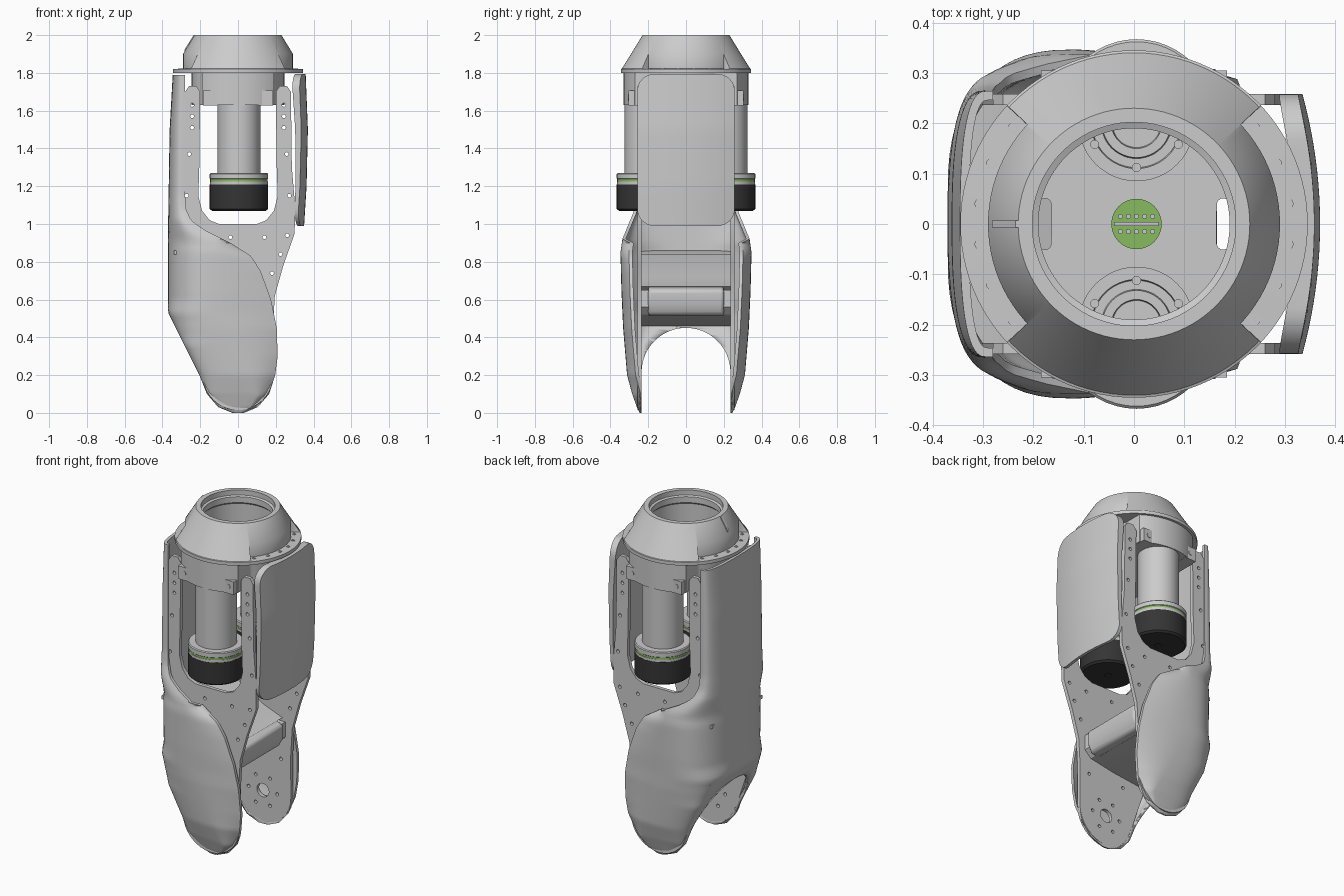
import bpy, bmesh
from math import sin, cos, pi, radians, sqrt

if "Cube" in bpy.data.objects:
    bpy.data.objects.remove(bpy.data.objects["Cube"])


def material(name, rgb):
    m = bpy.data.materials.new(name)
    m.diffuse_color = (*rgb, 1)
    m.use_nodes = True
    m.node_tree.nodes["Principled BSDF"].inputs["Base Color"].default_value = m.diffuse_color
    return m


GREEN = material("green", (0.25, 0.5, 0.12))
BLACK = material("black", (0.035, 0.035, 0.035))


def finish(name, mesh, mat=None, angle=32):
    ob = bpy.data.objects.new(name, mesh)
    bpy.context.collection.objects.link(ob)
    if mat:
        mesh.materials.append(mat)
    bpy.ops.object.select_all(action='DESELECT')
    ob.select_set(True)
    bpy.context.view_layer.objects.active = ob
    bpy.ops.object.shade_smooth_by_angle(angle=radians(angle))
    return ob


def loft(name, loops, ring=False, mat=None):
    """Skin closed loops; ring joins last to first, otherwise ends are capped."""
    bm = bmesh.new()
    rows = [[bm.verts.new(p) for p in l] for l in loops]
    n = len(rows[0])
    for i in range(len(rows) - (0 if ring else 1)):
        a, b = rows[i], rows[(i + 1) % len(rows)]
        for j in range(n):
            k = (j + 1) % n
            bm.faces.new((a[j], a[k], b[k], b[j]))
    if not ring:
        bm.faces.new(rows[0])
        bm.faces.new(rows[-1])
    bmesh.ops.remove_doubles(bm, verts=bm.verts, dist=1e-5)
    bmesh.ops.recalc_face_normals(bm, faces=bm.faces)
    me = bpy.data.meshes.new(name)
    bm.to_mesh(me)
    bm.free()
    return finish(name, me, mat)


def stack(name, prof, c=(0, 0), n=48, mat=None):
    """Solid of revolution from (r, z) pairs, bottom to top."""
    return loft(name, [[(c[0] + r * cos(2 * pi * i / n), c[1] + r * sin(2 * pi * i / n), z)
                        for i in range(n)] for r, z in prof], mat=mat)


def revolve(name, prof, angles):
    """Ring whose closed (r, z) section may vary with the angle."""
    return loft(name, [[(r * cos(a), r * sin(a), z) for r, z in prof(a)] for a in angles], ring=True)


def prism(name, pts, lo, hi, axis='y', mat=None):
    f = (lambda u, v, w: (u, w, v)) if axis == 'y' else (lambda u, v, w: (w, u, v))
    return loft(name, [[f(u, v, w) for u, v in pts] for w in (lo, hi)], mat=mat)


def box(name, c, s, mat=None):
    x, z = s[0] / 2, s[2] / 2
    return prism(name, [(c[0] + i * x, c[2] + j * z) for i, j in ((-1, -1), (1, -1), (1, 1), (-1, 1))],
                 c[1] - s[1] / 2, c[1] + s[1] / 2, mat=mat)


def circle(cx, cy, r, n=16, sx=1, sy=1):
    return [(cx + sx * r * cos(2 * pi * i / n), cy + sy * r * sin(2 * pi * i / n)) for i in range(n)]


def sheet(name, loops, thick, loc, upright):
    """Flat plate with holes from filled 2D outlines."""
    cu = bpy.data.curves.new(name, 'CURVE')
    cu.dimensions, cu.fill_mode, cu.extrude = '2D', 'BOTH', thick / 2
    for l in loops:
        s = cu.splines.new('POLY')
        s.points.add(len(l) - 1)
        for p, (u, v) in zip(s.points, l):
            p.co = (u, v, 0, 1)
        s.use_cyclic_u = True
    tmp = bpy.data.objects.new(name + "_outline", cu)
    bpy.context.collection.objects.link(tmp)
    me = bpy.data.meshes.new_from_object(tmp.evaluated_get(bpy.context.evaluated_depsgraph_get()))
    bpy.data.objects.remove(tmp)
    ob = finish(name, me)
    ob.location = loc
    if upright:
        ob.rotation_euler.x = pi / 2
    return ob


def interp(tab, z):
    for (z0, a), (z1, b) in zip(tab, tab[1:]):
        if z <= z1:
            return a + (b - a) * (z - z0) / (z1 - z0)
    return tab[-1][1]


# conical collar with flat bolt ledges on both sides
CUT = radians(43)


def collar_section(a):
    side = abs(cos(a)) > cos(CUT)
    return [(0.2, 1.8), (0.2, 1.92), (0.19, 1.93), (0.19, 1.965), (0.202, 1.97), (0.202, 2.0), (0.23, 2.0),
            (0.29, 1.902), (0.29 if side else 0.34, 1.822), (0.345, 1.82), (0.345, 1.8)]


steps = [CUT * t + s * 1e-3 + q for q in (0, pi) for s in (-1, 1) for t in (-1, 1)]
revolve("collar", collar_section, sorted([(2 * pi * i / 96) for i in range(96)] + [s % (2 * pi) for s in steps]))
for sx in (-1, 1):
    for sy in (-1, 1):
        for x, y in ((0.24, 0.19), (0.283, 0.12), (0.306, 0.04)):
            stack("flange_bolt", [(0.011, 1.815), (0.011, 1.824), (0.006, 1.824), (0.006, 1.82)],
                  (sx * x, sy * y), 12)
prism("collar_key", [(-0.21, 1.98), (-0.225, 2.0), (-0.235, 2.0), (-0.282, 1.925), (-0.282, 1.9)], -0.007, 0.007)

# housing under the collar, widened at front and back over the motors
revolve("housing", lambda a: [(0.2, 1.63), (0.2, 1.805)] + [
    (max(0.245, min(0.33, 0.19 / max(abs(cos(a)), 1e-3))), z) for z in (1.805, 1.63)],
    [2 * pi * i / 144 for i in range(144)])
slots = [[(s * 0.177 + 0.013 * cos(2 * pi * i / 24), 0.014 * sin(2 * pi * i / 24) + (0.037 if i < 12 else -0.037))
          for i in range(24)] for s in (-1, 1)]
sheet("housing_floor", [circle(0, 0, 0.22, 64)] + slots, 0.03, (0, 0, 1.645), False)

# circuit board with pins in the bore
stack("circuit_board", [(0.05, 1.655), (0.05, 1.67)], (0.005, 0), 32, GREEN)
box("board_strip", (0.005, 0, 1.67), (0.09, 0.008, 0.006))
for i in range(5):
    for s in (-1, 1):
        stack("board_pin", [(0.005, 1.665), (0.005, 1.676)], (-0.027 + i * 0.016, s * 0.015), 8)

# motors, their mounting bosses and clamp tabs
for s in (-1, 1):
    c = (0.005, s * 0.212)
    stack("motor_body", [(0.15, 1.236), (0.155, 1.24), (0.155, 1.265), (0.15, 1.27), (0.113, 1.27), (0.113, 1.64)], c)
    stack("motor_seal", [(0.152, 1.224), (0.152, 1.237)], c, mat=GREEN)
    stack("motor_ring", [(0.154, 1.208), (0.154, 1.225)], c)
    stack("motor_cap", [(0.02, 1.075), (0.02, 1.07), (0.143, 1.07), (0.155, 1.08), (0.155, 1.21)], c, mat=BLACK)
    stack("motor_boss", [(0.115, 1.65), (0.115, 1.672), (0.09, 1.672), (0.088, 1.662), (0.07, 1.662),
                         (0.068, 1.672), (0.05, 1.672), (0.048, 1.662)], (0.005, s * 0.2))
    for x, y in ((0, 0.112), (0.083, 0.158), (-0.083, 0.158)):
        stack("motor_screw", [(0.009, 1.66), (0.009, 1.682)], (0.005 + x, s * y), 12)
    for sx in (-1, 1):
        box("clamp_tab", (sx * 0.147, s * 0.277, 1.667), (0.075, 0.055, 0.078))
        prism("clamp_screw", circle(sx * 0.147, 1.67, 0.015), s * 0.28, s * 0.308)

# forked frame plates, front and back
half = [(0.1, 1.0), (0.15, 1.02), (0.19, 1.07), (0.21, 1.15), (0.205, 1.3), (0.2, 1.7), (0.22, 1.73),
        (0.26, 1.73), (0.28, 1.7), (0.285, 1.3), (0.302, 1.1), (0.3, 0.95)]
low_end = [(0.24, 0.78), (0.195, 0.62), (0.185, 0.45)] + \
          [(0.186 * cos(pi * i / 16), 0.2 - 0.186 * sin(pi * i / 16)) for i in range(17)] + \
          [(-0.27, 0.45), (-0.29, 0.58), (-0.295, 0.9)]
outline = half + low_end + [(-x, z) for x, z in reversed(half)]
holes = [(s * x, z) for s in (-1, 1) for x, z in ((0.243, 1.63), (0.243, 1.57), (0.243, 1.51), (0.258, 1.37),
                                                 (0.272, 1.15))]
holes += [(-0.04, 0.93), (0.14, 0.93), (0.26, 0.94), (0.225, 0.84), (0.18, 0.74), (0.12, 0.42), (-0.12, 0.42)]
holes += circle(0, 0.2, 0.095, 6)
loops = [outline, circle(0, 0.2, 0.04, 24)] + [circle(x, z, 0.01, 12) for x, z in holes]
for s, n in ((-1, "front"), (1, "back")):
    sheet(n + "_frame_plate", loops, 0.022, (0, s * 0.247, 0), True)

# wrap-around shell: tall on the left, winged over both lower legs
LEFT = [(0, -0.03), (0.03, -0.105), (0.1, -0.165), (0.2, -0.205), (0.53, -0.37), (1.0, -0.37), (1.5, -0.362),
        (1.8, -0.345)]
RIGHT = [(0, 0.03), (0.03, 0.105), (0.1, 0.165), (0.2, 0.197), (0.3, 0.21), (0.45, 0.205), (0.6, 0.175), (0.75, 0.12),
         (0.83, 0.07), (0.9, -0.04), (0.97, -0.18), (1.02, -0.25), (1.08, -0.275), (1.15, -0.28), (1.8, -0.28)]
DEPTH = [(0, 0.245), (0.03, 0.26), (0.1, 0.285), (0.2, 0.312), (0.45, 0.333), (0.65, 0.342), (0.85, 0.347),
         (0.92, 0.337), (1.07, 0.275), (1.15, 0.266), (1.8, 0.264)]
FLAT = [(0, 0.23), (0.36, 0.23), (0.45, 0.16), (0.6, 0.005), (1.8, 0.005)]  # half width of the flat back


def section(z, d):
    x0, xr, dep = interp(LEFT, z) + d, interp(RIGHT, z), max(interp(DEPTH, z) - d, 0.236)
    flat = interp(FLAT, z)
    c = min(0.25, 0.8 * (xr - x0))
    drop = 0.045 if z < 0.9 else 0
    pts = []
    for i in range(17):
        t = pi / 2 * i / 16
        pts.append((x0 + c * (1 - max(cos(t), 0) ** 0.78), flat + (dep - flat) * sin(t) ** 0.78, z))
    for i in range(1, 9):
        s = i / 8
        pts.append((x0 + c + (xr - x0 - c) * s, min(dep, max(dep - drop * s * s, 0.238)), z))
    return [(x, -y, z) for x, y, z in reversed(pts)] + pts


shell = loft("outer_shell", [section(z, 0) + section(z, 0.018)[::-1]
                             for z in (1.79 * (k / 90) ** 1.3 for k in range(91))])
# arched opening at the bottom of the shell
arch = [(-0.235, -0.1), (0.235, -0.1)] + [(0.235 * cos(pi * i / 40), 0.215 + 0.235 * sin(pi * i / 40))
                                          for i in range(41)]
cutter = prism("arch_cutter", arch, -0.6, 0.6, 'x')
cutter.hide_render = True
mod = shell.modifiers.new("arch", 'BOOLEAN')
mod.operation, mod.object, mod.solver = 'DIFFERENCE', cutter, 'EXACT'
bpy.context.view_layer.objects.active = shell
bpy.ops.object.modifier_apply(modifier=mod.name)
bpy.data.objects.remove(cutter)

# curved right cover with rounded corners
XOUT = [(0.99, 0.35), (1.2, 0.363), (1.5, 0.37), (1.8, 0.358)]
rows = []
for k in range(41):
    z = 1.392 - 0.402 * cos(pi * k / 40)
    d, r = min(z - 0.99, 1.794 - z), 0.09
    w = 0.258 - (r - sqrt(max(r * r - (r - d) ** 2, 0)) if d < r else 0)
    ys = [w * (i / 10 - 1) for i in range(21)]
    th = 0.018 + 0.022 * (z - 0.99) / 0.8
    out = [(interp(XOUT, z) - 0.035 * (y / 0.258) ** 2, y, z) for y in ys]
    rows.append(out + [(x - th, y, z) for x, y, z in reversed(out)])
loft("right_cover", rows)

# cross brace and sloped web between the plates
prism("cross_brace", [(0.15, 0.65), (0.15, 0.56), (0.11, 0.52), (-0.05, 0.49), (-0.31, 0.46), (-0.33, 0.5),
                      (-0.05, 0.53), (0.09, 0.57), (0.1, 0.65)], -0.24, 0.24)
pad = prism("brace_pad", [(0.165, 0.65), (0.165, 0.57), (0.14, 0.52), (0.09, 0.51), (0.05, 0.66), (0.12, 0.67)],
            -0.2, 0.2)
bev = pad.modifiers.new("round", 'BEVEL')
bev.width, bev.segments = 0.015, 3
prism("sloped_web", [(0.13, 0.67), (0.0, 0.72), (-0.2, 0.84), (-0.34, 0.86), (-0.34, 0.84), (-0.21, 0.82),
                     (-0.01, 0.7), (0.1, 0.65)], -0.24, 0.24)
